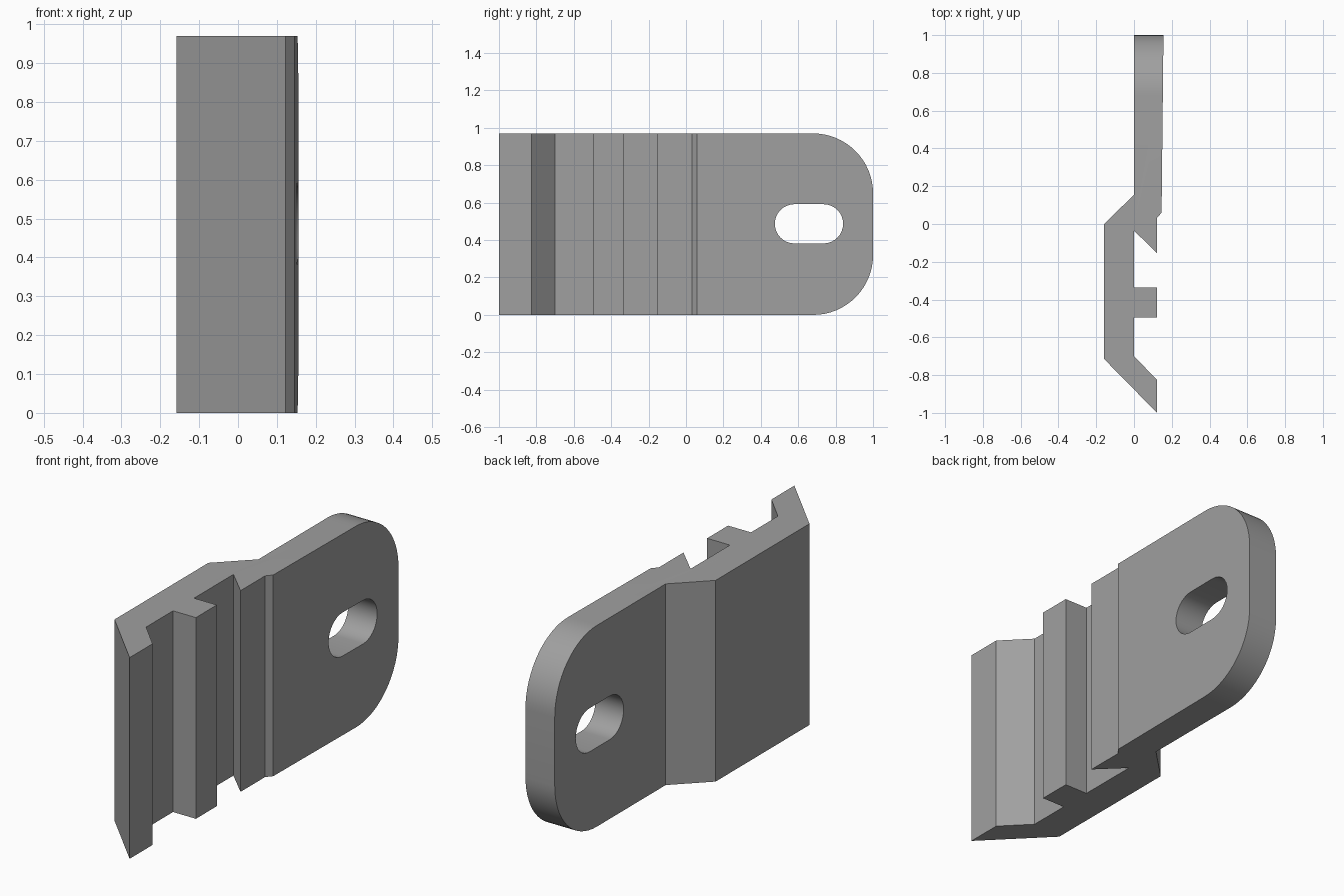
import bpy, bmesh, math

if "Cube" in bpy.data.objects:
    bpy.data.objects.remove(bpy.data.objects["Cube"])

H = 0.97          # height of the extrusion
R = 0.32          # radius of the rounded end

grey = bpy.data.materials.new("plain grey")
grey.diffuse_color = (0.35, 0.35, 0.35, 1)
grey.use_nodes = True
grey.node_tree.nodes["Principled BSDF"].inputs["Base Color"].default_value = grey.diffuse_color


def make_object(name, bm):
    bmesh.ops.recalc_face_normals(bm, faces=bm.faces)
    mesh = bpy.data.meshes.new(name)
    bm.to_mesh(mesh)
    bm.free()
    mesh.materials.append(grey)
    obj = bpy.data.objects.new(name, mesh)
    bpy.context.collection.objects.link(obj)
    return obj


def prism(points, direction):
    bm = bmesh.new()
    face = bm.faces.new([bm.verts.new(p) for p in points])
    new = bmesh.ops.extrude_face_region(bm, geom=[face])["geom"]
    bmesh.ops.translate(bm, vec=direction,
                        verts=[v for v in new if isinstance(v, bmesh.types.BMVert)])
    return bm


# Bracket cross-section: plate, offset bend, clip teeth and hooked lip
profile = [(0, 1), (0.156, 1), (0.146, 0.06), (0.122, 0.032), (0.122, -0.155),
           (0, -0.035), (0, -0.335), (0.122, -0.335), (0.122, -0.495), (0, -0.495),
           (0, -0.70), (0.122, -0.825), (0.122, -1), (-0.158, -0.715),
           (-0.158, 0), (0, 0.155)]
bm = prism([(x, y, 0) for x, y in profile], (0, 0, H))

# Round the two end corners of the plate
corners = [e for e in bm.edges
           if all(v.co.y > 0.99 for v in e.verts)
           and abs(e.verts[0].co.z - e.verts[1].co.z) < 0.01]
bmesh.ops.bevel(bm, geom=corners, offset=R, segments=16, profile=0.5,
                affect='EDGES')
bracket = make_object("bracket", bm)

# Slotted screw hole
r, zc, n = 0.105, 0.487, 16
slot = []
for yc, start in ((0.735, -math.pi / 2), (0.58, math.pi / 2)):
    for i in range(n + 1):
        a = start + math.pi * i / n
        slot.append((-0.3, yc + r * math.cos(a), zc + r * math.sin(a)))
cutter = make_object("slot_cutter", prism(slot, (0.8, 0, 0)))
cutter.hide_render = True
cutter.hide_set(True)

cut = bracket.modifiers.new("slot", 'BOOLEAN')
cut.operation = 'DIFFERENCE'
cut.solver = 'EXACT'
cut.object = cutter

bpy.context.view_layer.objects.active = bracket
bracket.select_set(True)
bpy.ops.object.modifier_apply(modifier=cut.name)
bpy.data.objects.remove(cutter)
bpy.ops.object.shade_smooth_by_angle(angle=math.radians(20))
